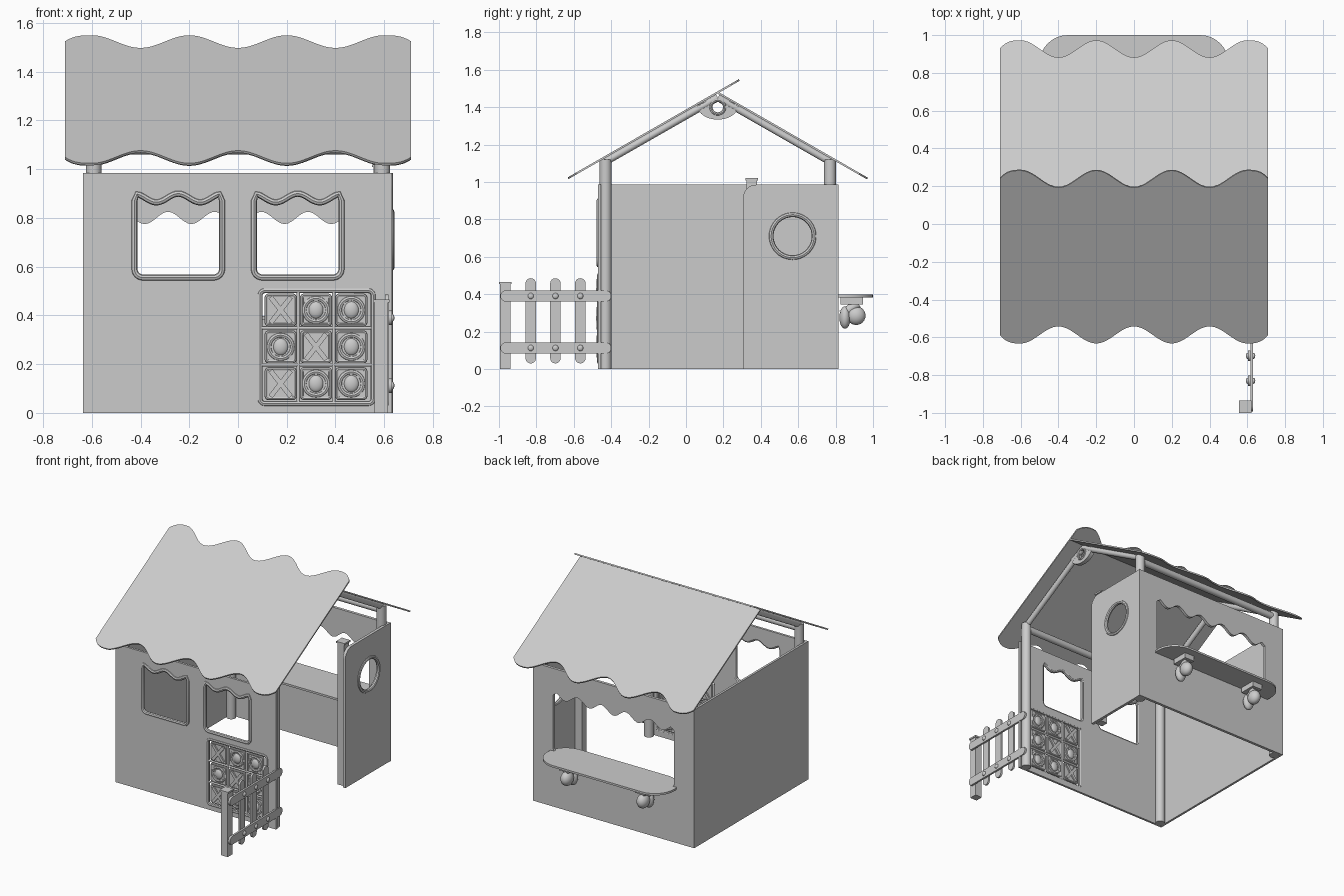
import bpy
from math import pi, sin, cos, radians, hypot, atan2
from mathutils import Vector

if "Cube" in bpy.data.objects:
    bpy.data.objects.remove(bpy.data.objects["Cube"])

FRONT = (pi / 2, 0, 0)        # outline drawn in x, z
SIDE = (pi / 2, 0, pi / 2)    # outline drawn in y, z
SLOPE = atan2(0.525, 0.915)


def finish(ob, name, angle=35):
    ob.name = name
    bpy.ops.object.select_all(action='DESELECT')
    ob.select_set(True)
    bpy.context.view_layer.objects.active = ob
    if ob.type == 'CURVE':
        bpy.ops.object.convert(target='MESH')
        ob = bpy.context.object
        ob.name = name
    bpy.ops.object.shade_smooth_by_angle(angle=radians(angle))
    return ob


def curve(name, outlines, rot, loc, dims, half=0.0, bevel=0.0):
    cu = bpy.data.curves.new(name, 'CURVE')
    cu.dimensions = dims
    for pts in outlines:
        sp = cu.splines.new('POLY')
        sp.points.add(len(pts) - 1)
        for p, q in zip(sp.points, pts):
            p.co = (q[0], q[1], 0, 1)
        sp.use_cyclic_u = True
    if dims == '2D':
        cu.fill_mode = 'BOTH'
        cu.extrude = half
    else:
        cu.bevel_depth = bevel
        cu.bevel_resolution = 2
    ob = bpy.data.objects.new(name, cu)
    bpy.context.collection.objects.link(ob)
    ob.rotation_euler = rot
    ob.location = loc
    return finish(ob, name)


def sheet(name, outlines, rot, loc, thick):
    return curve(name, outlines, rot, loc, '2D', half=thick / 2)


def tube(name, outline, rot, loc, r):
    return curve(name, [outline], rot, loc, '3D', bevel=r)


def arc(cx, cy, r, a0, a1, n=8, ry=None):
    ry = ry or r
    return [(cx + r * cos(radians(a0 + (a1 - a0) * i / n)),
             cy + ry * sin(radians(a0 + (a1 - a0) * i / n))) for i in range(n + 1)]


def circle(cx, cy, r, n=40):
    return arc(cx, cy, r, 0, 360, n)[:-1]


def round_rect(x0, x1, y0, y1, r):
    return (arc(x0 + r, y0 + r, r, 180, 270) + arc(x1 - r, y0 + r, r, 270, 360)
            + arc(x1 - r, y1 - r, r, 0, 90) + arc(x0 + r, y1 - r, r, 90, 180))


def rect(x0, x1, y0, y1):
    return [(x0, y0), (x1, y0), (x1, y1), (x0, y1)]


def wavy_window(x0, x1, z0, top, amp, waves, r=0.035):
    pts = arc(x0 + r, z0 + r, r, 180, 270) + arc(x1 - r, z0 + r, r, 270, 360)
    pts.append((x1, top + amp - 0.03))
    n = waves * 14
    for i in range(n + 1):
        t = 0.03 + 0.94 * i / n
        pts.append((x1 + (x0 - x1) * t, top + amp * cos(2 * pi * waves * t)))
    pts.append((x0, top + amp - 0.03))
    return pts


def box(name, loc, size, rot=(0, 0, 0)):
    bpy.ops.mesh.primitive_cube_add(size=1, location=loc, rotation=rot)
    bpy.context.object.scale = size
    return finish(bpy.context.object, name)


def rod(name, a, b, r):
    a, b = Vector(a), Vector(b)
    bpy.ops.mesh.primitive_cylinder_add(vertices=24, radius=r, depth=(b - a).length, location=(a + b) / 2)
    ob = bpy.context.object
    ob.rotation_euler = (b - a).to_track_quat('Z', 'Y').to_euler()
    return finish(ob, name)


def ball(name, loc, scale):
    bpy.ops.mesh.primitive_uv_sphere_add(segments=24, ring_count=12, radius=1, location=loc)
    bpy.context.object.scale = scale
    return finish(bpy.context.object, name, 60)


# Front wall with two wavy windows and an opening for the game board
win_l = wavy_window(-0.425, -0.065, 0.555, 0.882, 0.018, 2)
win_r = wavy_window(0.065, 0.425, 0.555, 0.882, 0.018, 2)
sheet("front_wall", [rect(-0.635, 0.63, 0, 0.985), win_l, win_r, rect(0.09, 0.555, 0.04, 0.5)],
      FRONT, (0, -0.462, 0), 0.016)
for side, w in (("left", win_l), ("right", win_r)):
    tube(f"front_window_frame_{side}", w, FRONT, (0, -0.466, 0), 0.013)

# Left wall, back wall with scalloped opening, right panel with round window
sheet("left_wall", [rect(-0.47, 0.815, 0, 0.985)], SIDE, (-0.627, 0, 0), 0.016)
sheet("back_wall", [rect(-0.635, 0.635, 0, 0.985), wavy_window(-0.478, 0.478, 0.385, 0.8, 0.025, 5)],
      FRONT, (0, 0.805, 0), 0.02)
panel = [(0.305, 0), (0.815, 0), (0.815, 0.985)] + arc(0.375, 0.915, 0.07, 90, 180)
sheet("right_panel", [panel, circle(0.57, 0.71, 0.113)], SIDE, (0.623, 0, 0), 0.02)
tube("round_window_frame", circle(0.57, 0.71, 0.115), SIDE, (0.629, 0, 0), 0.013)

# Game board: frame, dividers and nine tiles
tube("game_frame", round_rect(0.09, 0.555, 0.038, 0.502, 0.02), FRONT, (0, -0.465, 0), 0.011)
for i in range(2):
    x, z = 0.2475 + 0.145 * i, 0.1975 + 0.151 * i
    rod("game_divider_upright", (x, -0.465, 0.04), (x, -0.465, 0.5), 0.007)
    rod("game_divider_level", (0.09, -0.465, z), (0.555, -0.465, z), 0.007)
for row, marks in enumerate(("xoo", "oxo", "xoo")):
    for col, mark in enumerate(marks):
        x, z, y = 0.175 + 0.145 * col, 0.422 - 0.151 * row, -0.463
        sheet("game_tile", [round_rect(x - 0.062, x + 0.062, z - 0.064, z + 0.064, 0.01)],
              FRONT, (0, y, 0), 0.01)
        tube("tile_rim", round_rect(x - 0.058, x + 0.058, z - 0.06, z + 0.06, 0.01), FRONT, (0, y, 0), 0.008)
        if mark == "x":
            for s in (-1, 1):
                box("cross_bar", (x, y, z), (0.02, 0.03, 0.135), (0, s * radians(38), 0))
        else:
            tube("nought_ring", circle(x, z, 0.048, 28), FRONT, (0, y, 0), 0.011)
            ball("nought_knob", (x, y, z), (0.031, 0.018, 0.036))

# Corner posts, cross beams, rafters and gable plates
RIDGE_Y, RIDGE_Z = 0.17, 1.475
for y, side in ((-0.43, "front"), (0.77, "back")):
    rod(f"{side}_beam", (-0.59, y, 1.085), (0.59, y, 1.085), 0.024)
    for x in (-0.592, 0.592):
        rod(f"{side}_post", (x, y, 0), (x, y, 1.12), 0.032)
        rod(f"{side}_rafter", (x, y, 1.108), (x, RIDGE_Y, RIDGE_Z - 0.024), 0.019)
gable = [(0.06, 1.4)] + arc(RIDGE_Y, 1.41, 0.11, 180, 360, 20, 0.077) + [(0.28, 1.4), (RIDGE_Y, 1.455)]
gable = gable[1:-2] + [gable[-1]]
for x in (-0.592, 0.592):
    sheet("gable_plate", [gable, circle(RIDGE_Y, 1.4, 0.035, 24)], SIDE, (x, 0, 0), 0.03)
    tube("gable_ring", circle(RIDGE_Y, 1.4, 0.037, 24), SIDE, (x + 0.012 * (1 if x > 0 else -1), 0, 0), 0.009)


# Roof sheets with wavy edges
def edge(x):
    if abs(x) > 0.6:
        return 0.05 * ((abs(x) - 0.6) / 0.11) ** 3
    return 0.052 * (1 + cos(2 * pi * x / 0.4))


xs = [-0.71 + 1.42 * i / 96 for i in range(97)]
low = [(x, edge(x)) for x in xs]
length = hypot(0.525, 0.915)
sheet("front_roof", [low + [(x, length - edge(x)) for x in reversed(xs)]],
      (SLOPE, 0, 0), (0, -0.63, 1.02), 0.01)
sheet("back_roof", [low + [(0.71, 0.8 / cos(SLOPE)), (-0.71, 0.8 / cos(SLOPE))]],
      (SLOPE, 0, pi), (0, 0.97, 1.018), 0.01)

# Door post and fence post with caps
for name, x, y, h in (("door_post", 0.583, 0.352, 1.02), ("fence_post", 0.588, -0.967, 0.465)):
    box(name, (x, y, h / 2), (0.055, 0.055, h))
    box(name + "_cap", (x, y, h - 0.006), (0.066, 0.066, 0.012))

# Fence rails, pickets and bolts
for z in (0.39, 0.112):
    sheet("fence_rail", [round_rect(-0.992, -0.4, z - 0.03, z + 0.03, 0.029)], SIDE, (0.624, 0, 0), 0.014)
for y in (-0.83, -0.698, -0.565):
    sheet("fence_picket", [round_rect(y - 0.028, y + 0.028, 0.03, 0.485, 0.0275)], SIDE, (0.61, 0, 0), 0.014)
    for z in (0.39, 0.112):
        for x in (0.602, 0.632):
            ball("fence_bolt", (x, y, z), (0.01, 0.016, 0.016))

# Board counter in the back opening, with wheels below
sheet("counter_board", [round_rect(-0.5, 0.5, 0.7, 1.0, 0.149)], (0, 0, 0), (0, 0, 0.39), 0.014)
for x in (-0.3, 0.3):
    box("wheel_mount", (x, 0.885, 0.365), (0.08, 0.12, 0.04))
    rod("wheel_axle", (x, 0.835, 0.29), (x, 0.92, 0.35), 0.025)
    ball("wheel_inner", (x, 0.85, 0.275), (0.04, 0.03, 0.06))
    ball("wheel_outer", (x, 0.91, 0.285), (0.04, 0.05, 0.05))
